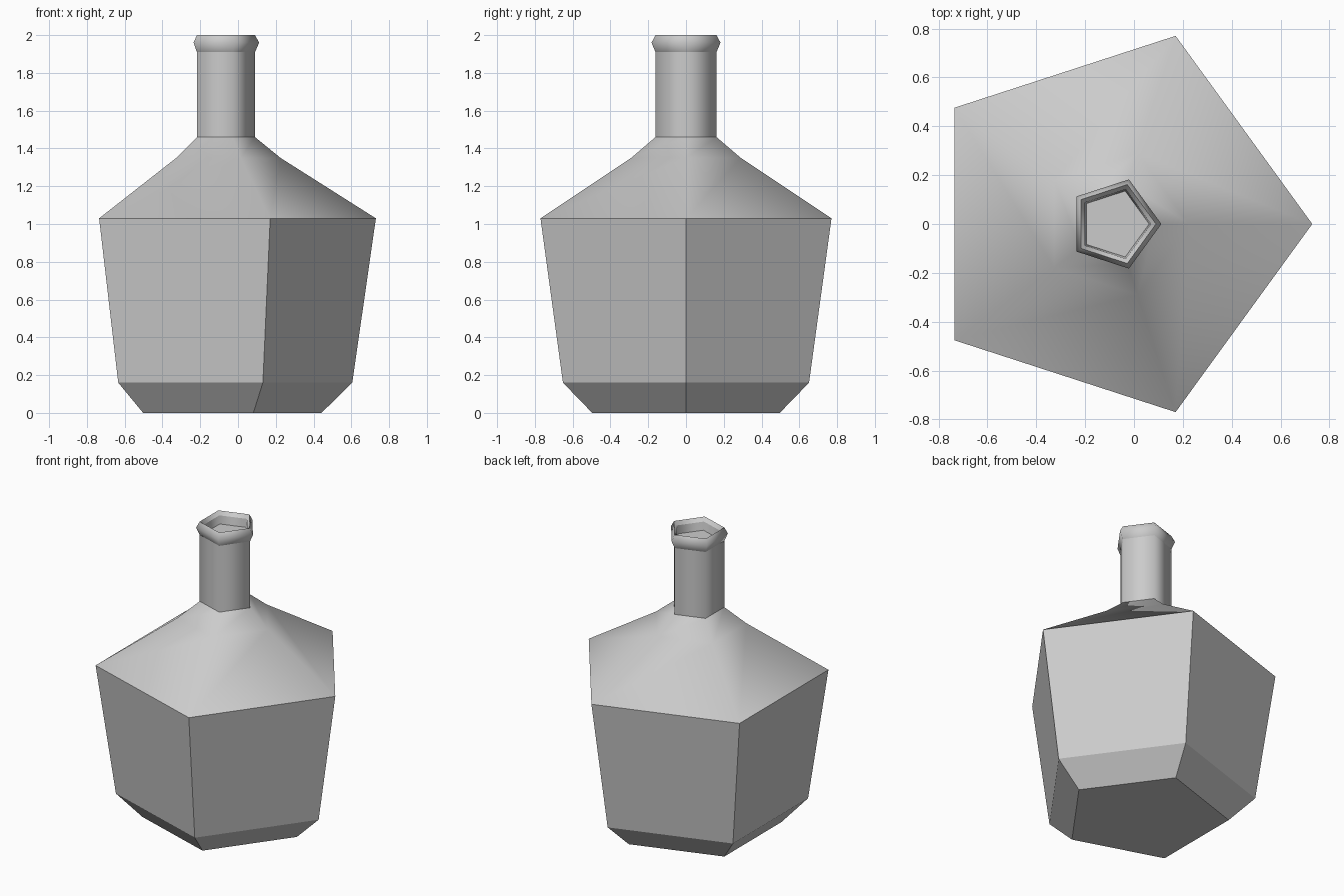
import bpy, bmesh
from math import cos, sin, tau

SIDES = 5
AXIS_X = -0.08  # the pentagon points to +x, so its axis sits off centre

cube = bpy.data.objects.get("Cube")
if cube:
    bpy.data.objects.remove(cube)

grey = bpy.data.materials.new("plain_grey")
grey.use_nodes = True
colour = (0.6, 0.6, 0.6, 1)
grey.diffuse_color = colour
grey.node_tree.nodes["Principled BSDF"].inputs["Base Color"].default_value = colour


def pentagon_part(name, profile, smooth_from, cap_start=False, cap_end=False, sharp=()):
    """Sweep (radius, z) points round the axis; bands from smooth_from are smooth."""
    bm = bmesh.new()
    rings = [[bm.verts.new((AXIS_X + r * cos(tau * i / SIDES),
                            r * sin(tau * i / SIDES), z)) for i in range(SIDES)]
             for r, z in profile]
    for band, (low, high) in enumerate(zip(rings, rings[1:])):
        for i in range(SIDES):
            j = (i + 1) % SIDES
            face = bm.faces.new((low[i], low[j], high[j], high[i]))
            face.smooth = band >= smooth_from
    if cap_start:
        bm.faces.new(rings[0][::-1])
    if cap_end:
        bm.faces.new(rings[-1])
    # Crisp rings between smooth bands
    for k in sharp:
        for i in range(SIDES):
            bm.edges.get((rings[k][i], rings[k][(i + 1) % SIDES])).smooth = False
    mesh = bpy.data.meshes.new(name)
    bm.to_mesh(mesh)
    bm.free()
    mesh.materials.append(grey)
    obj = bpy.data.objects.new(name, mesh)
    bpy.context.scene.collection.objects.link(obj)
    return obj


# Flat-sided body with a chamfered foot
pentagon_part("bottle_body", [(0.522, 0), (0.685, 0.16), (0.81, 1.03)], 2, cap_start=True)

# Soft shoulder rising to the neck
pentagon_part("shoulder", [(0.81, 1.03), (0.305, 1.35), (0.17, 1.46)], 0)

# Straight neck
pentagon_part("neck", [(0.17, 1.46), (0.17, 1.91)], 0)

# Flared lip with a shallow recessed mouth
pentagon_part("lip", [(0.17, 1.91), (0.192, 1.96), (0.17, 2.0),
                      (0.15, 1.975), (0.142, 1.92)], 0, cap_end=True, sharp=(2, 3))
